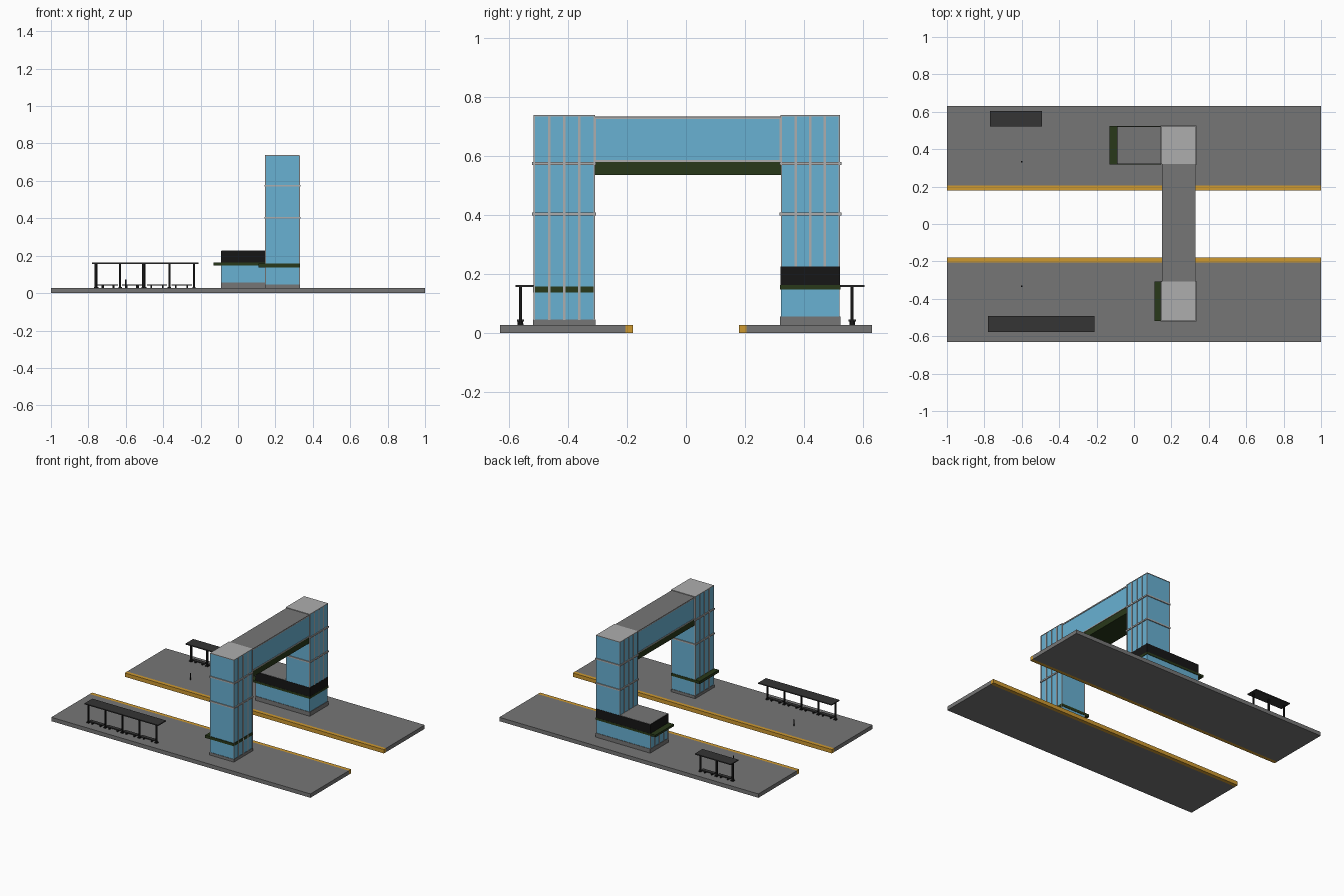
import bpy

if "Cube" in bpy.data.objects:
    bpy.data.objects.remove(bpy.data.objects["Cube"])


def mat(name, rgb):
    m = bpy.data.materials.new(name)
    m.diffuse_color = (*rgb, 1)
    m.use_nodes = True
    m.node_tree.nodes["Principled BSDF"].inputs["Base Color"].default_value = m.diffuse_color
    return m


GLASS = mat("glass_blue", (0.14, 0.44, 0.65))
GREY = mat("concrete_grey", (0.18, 0.18, 0.18))
LIGHT = mat("frame_grey", (0.42, 0.42, 0.42))
GREEN = mat("dark_green", (0.022, 0.04, 0.01))
BLACK = mat("black", (0.008, 0.008, 0.008))
DARK = mat("shelter_grey", (0.035, 0.035, 0.035))
YELLOW = mat("safety_yellow", (0.62, 0.32, 0.03))

FACES = [(0, 3, 2, 1), (4, 5, 6, 7), (0, 1, 5, 4), (1, 2, 6, 5), (2, 3, 7, 6), (3, 0, 4, 7)]


def boxes(name, material, *spans):
    """One object from boxes given as (x0, x1, y0, y1, z0, z1)."""
    verts, faces = [], []
    for x0, x1, y0, y1, z0, z1 in spans:
        n = len(verts)
        verts += [(x, y, z) for z in (z0, z1)
                  for x, y in ((x0, y0), (x1, y0), (x1, y1), (x0, y1))]
        faces += [[n + i for i in f] for f in FACES]
    mesh = bpy.data.meshes.new(name)
    mesh.from_pydata(verts, [], faces)
    mesh.materials.append(material)
    ob = bpy.data.objects.new(name, mesh)
    bpy.context.collection.objects.link(ob)
    return ob


FLOOR = 0.027
X0, X1 = 0.147, 0.328      # tower width
TOP = 0.738

# platforms with yellow safety edges
for side, s in (("front", -1), ("back", 1)):
    def y_span(a, b):
        return sorted((s * a, s * b))
    boxes(side + "_platform", GREY, (-1, 1, *y_span(0.205, 0.63), 0, FLOOR))
    boxes(side + "_safety_edge", YELLOW, (-1, 1, *y_span(0.18, 0.205), 0, FLOOR))
    boxes(side + "_bollard", BLACK,
          (-0.603, -0.597, *y_span(0.330, 0.336), FLOOR, 0.072))


def tower(name, y0, y1, z_base, z_mullion):
    boxes(name + "_glass", GLASS, (X0, X1, y0, y1, z_base, TOP - 0.004))
    boxes(name + "_roof", LIGHT, (X0 - .002, X1 + .002, y0 - .002, y1 + .002, TOP - .004, TOP))
    # floor rings
    p = 0.006
    boxes(name + "_floor_rings", LIGHT,
          *[(X0 - p, X1 + p, y0 - p, y1 + p, z - .005, z + .005) for z in (0.403, 0.574)])
    # vertical mullions on both long faces
    bars = []
    for i in range(5):
        y = y0 + (y1 - y0) * i / 4
        a, b = max(y - .004, y0 - .001), min(y + .004, y1 + .001)
        for x in (X0, X1):
            bars.append((x - .003, x + .003, a, b, z_mullion, TOP - .004))
    boxes(name + "_mullions", LIGHT, *bars)


# front lift tower
FY0, FY1 = -0.515, -0.310
tower("front_tower", FY0, FY1, 0.045, 0.045)
boxes("front_tower_base", GREY, (X0 - .003, X1 + .003, FY0 - .003, FY1 + .003, FLOOR, 0.046))
boxes("front_tower_canopy", GREEN, (0.110, X1 + .003, FY0 - .004, FY1 + .002, 0.138, 0.157))

# back tower with low entrance hall
BY0, BY1, HX = 0.322, 0.520, -0.09
tower("back_tower", BY0, BY1, 0.055, 0.226)
boxes("hall_glass", GLASS, (HX + .002, X0, BY0, BY1, 0.055, 0.15))
boxes("hall_base", GREY, (HX, X1 + .003, BY0 - .003, BY1 + .003, FLOOR, 0.056))
boxes("hall_canopy", GREEN, (-0.130, X1 + .003, BY0 - .003, BY1 + .003, 0.148, 0.163))
boxes("hall_fascia", BLACK, (HX, X1 + .002, BY0 - .002, BY1 + .002, 0.163, 0.225))
boxes("hall_roof", GREY, (HX + .002, X0, BY0, BY1, 0.222, 0.227))
boxes("hall_mullions", LIGHT,
      *[(HX - .001, HX + .004, y - .003, y + .003, 0.055, 0.149)
        for y in (0.325, 0.372, 0.421, 0.470, 0.517)])

# footbridge
BX0, BX1 = 0.152, 0.325
boxes("bridge_glass", GLASS, (BX0, BX1, FY1, BY0, 0.58, 0.728))
boxes("bridge_roof", GREY, (BX0 - .002, BX1 + .002, FY1, BY0, 0.728, 0.734))
boxes("bridge_girder", GREEN, (BX0, BX1, FY1, BY0, 0.535, 0.58))
frame = []
for x in (BX0, BX1):
    a, b = x - .003, x + .003
    frame += [(a, b, FY1, BY0, 0.579, 0.586), (a, b, FY1, BY0, 0.725, 0.731),
              (a, b, FY1, FY1 + .006, 0.58, 0.73), (a, b, BY0 - .006, BY0, 0.58, 0.73)]
boxes("bridge_frame", LIGHT, *frame)


def shelter(name, x0, x1, y0, y1, y_post, posts):
    boxes(name + "_roof", DARK, (x0, x1, y0, y1, 0.156, 0.163))
    boxes(name + "_posts", BLACK,
          *[(x - .005, x + .005, y_post - .005, y_post + .005, FLOOR, 0.157) for x in posts],
          *[(x - .009, x + .009, y_post - .010, y_post + .010, FLOOR, 0.033) for x in posts])
    # one bench per bay
    seats, legs = [], []
    for a, b in zip(posts, posts[1:]):
        seats.append((a + .012, b - .012, y_post - .012, y_post + .012, 0.040, 0.046))
        for x in (a + .035, b - .035):
            legs.append((x - .004, x + .004, y_post - .009, y_post + .009, FLOOR, 0.041))
    boxes(name + "_bench_seats", DARK, *seats)
    boxes(name + "_bench_legs", BLACK, *legs)


# waiting shelters
shelter("front_shelter", -0.78, -0.212, -0.578, -0.492, -0.561,
        [-0.762 + 0.1317 * i for i in range(5)])
shelter("back_shelter", -0.77, -0.492, 0.521, 0.605, 0.563, [-0.755, -0.631, -0.507])
